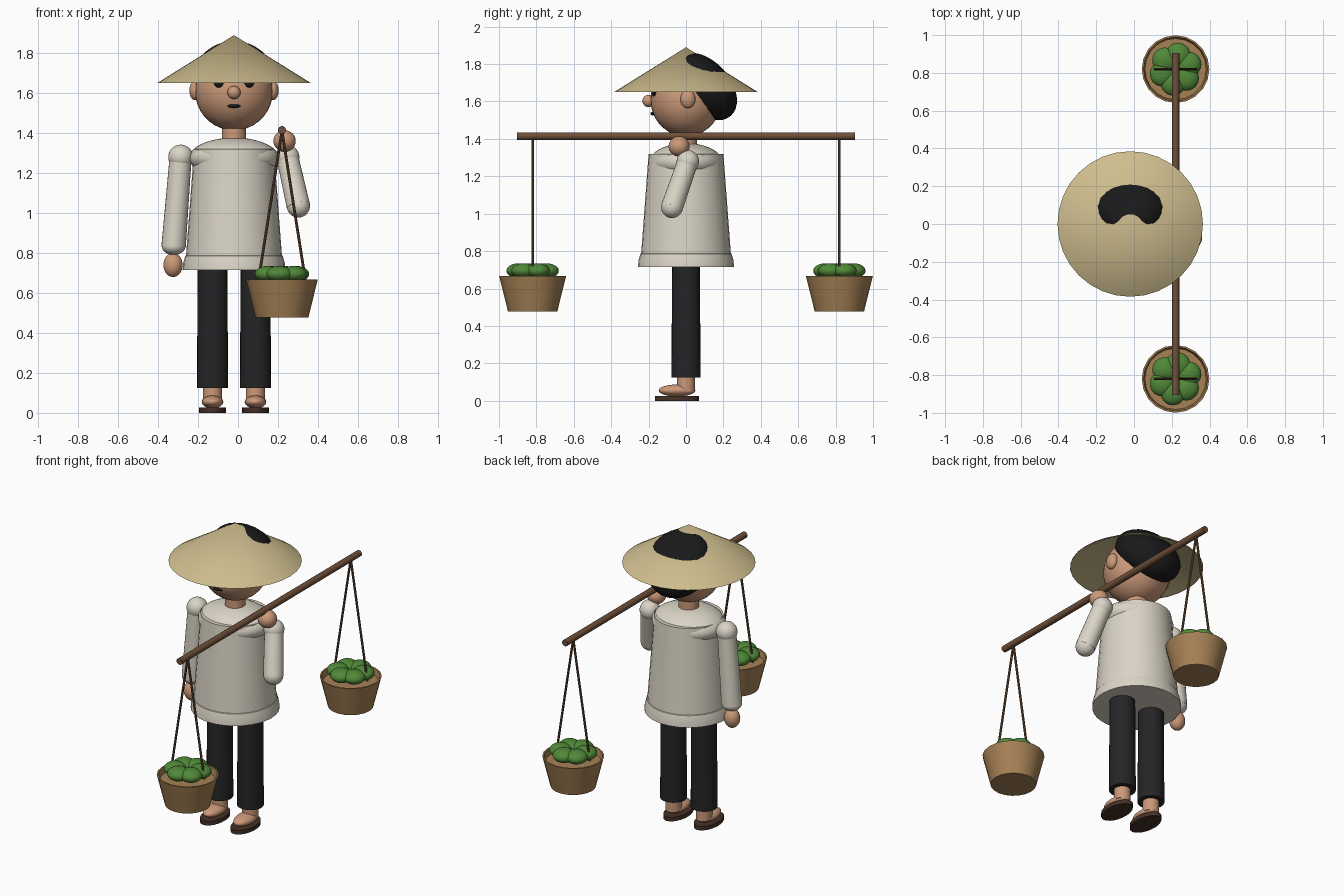
import bpy
import bmesh
import math
from mathutils import Vector, Matrix

old = bpy.data.objects.get("Cube")
if old:
    bpy.data.objects.remove(old, do_unlink=True)

BODY_X = -0.02   # the figure stands slightly off centre
POLE_X = 0.22


def material(name, *rgb):
    m = bpy.data.materials.new(name)
    m.use_nodes = True
    m.diffuse_color = (*rgb, 1)
    m.node_tree.nodes["Principled BSDF"].inputs["Base Color"].default_value = (*rgb, 1)
    return m


SKIN = material("skin", 0.60, 0.32, 0.19)
CLOTH = material("cream cloth", 0.70, 0.66, 0.56)
STRAW = material("straw", 0.62, 0.51, 0.27)
TROUSER = material("black trousers", 0.018, 0.018, 0.02)
HAIR = material("black hair", 0.01, 0.01, 0.011)
SOLE = material("dark sandal", 0.06, 0.03, 0.02)
WOOD = material("brown wood", 0.16, 0.08, 0.04)
WICKER = material("wicker", 0.38, 0.22, 0.09)
FRUIT = material("green fruit", 0.08, 0.25, 0.04)


def finish(bm, name, mat):
    bmesh.ops.recalc_face_normals(bm, faces=bm.faces)
    me = bpy.data.meshes.new(name)
    bm.to_mesh(me)
    bm.free()
    me.materials.append(mat)
    ob = bpy.data.objects.new(name, me)
    bpy.context.collection.objects.link(ob)
    bpy.ops.object.select_all(action='DESELECT')
    ob.select_set(True)
    bpy.context.view_layer.objects.active = ob
    bpy.ops.object.shade_smooth_by_angle(angle=math.radians(40))
    return ob


def ball(name, mat, centre, radii, tilt=0):
    """Ellipsoid, optionally tilted about the x axis."""
    if isinstance(radii, float):
        radii = (radii,) * 3
    bm = bmesh.new()
    bmesh.ops.create_uvsphere(bm, u_segments=28, v_segments=18, radius=1)
    bm.transform(Matrix.Translation(centre) @ Matrix.Rotation(tilt, 4, 'X')
                 @ Matrix.Diagonal((*radii, 1)))
    return finish(bm, name, mat)


def rod(name, mat, start, end, r1, r2=None, sides=24):
    """Capped, optionally tapered cylinder between two points."""
    a, b = Vector(start), Vector(end)
    bm = bmesh.new()
    bmesh.ops.create_cone(bm, cap_ends=True, segments=sides, radius1=r1,
                          radius2=r1 if r2 is None else r2, depth=(b - a).length)
    turn = (b - a).to_track_quat('Z', 'Y').to_matrix().to_4x4()
    bm.transform(Matrix.Translation((a + b) / 2) @ turn)
    return finish(bm, name, mat)


def lathe(name, mat, centre, profile, sides=32):
    """Turn a (radius, height) profile around a vertical axis."""
    bm = bmesh.new()
    pts = [bm.verts.new((r, 0, z)) for r, z in profile]
    edges = [bm.edges.new(pair) for pair in zip(pts, pts[1:])]
    bmesh.ops.spin(bm, geom=pts + edges, axis=(0, 0, 1), cent=(0, 0, 0),
                   angle=math.tau, steps=sides)
    bmesh.ops.remove_doubles(bm, verts=bm.verts, dist=0.0005)
    bm.transform(Matrix.Translation(centre))
    return finish(bm, name, mat)


# Legs, feet and sandals
for side, s in (("left", 1), ("right", -1)):
    x = BODY_X + s * 0.1075
    rod(side + "_trouser_leg", TROUSER, (x, 0, 0.125), (x, 0, 0.76), 0.078, 0.074)
    rod(side + "_ankle", SKIN, (x, 0, 0.05), (x, 0, 0.15), 0.048)
    ball(side + "_foot", SKIN, (x, -0.048, 0.055), (0.054, 0.098, 0.032))
    sole = rod(side + "_sandal", SOLE, (0, 0, 0), (0, 0, 0.026), 0.067)
    sole.data.transform(Matrix.Translation((x, -0.048, 0)) @ Matrix.Diagonal((1, 1.76, 1, 1)))

# Tunic with flared hem and rounded shoulders
lathe("tunic", CLOTH, (BODY_X, 0, 0),
      [(0, 0.77), (0.241, 0.77), (0.2, 1.32), (0, 1.32)])
lathe("tunic_hem", CLOTH, (BODY_X, 0, 0),
      [(0, 0.715), (0.257, 0.715), (0.254, 0.75), (0.244, 0.785), (0.235, 0.79)])
ball("tunic_shoulders", CLOTH, (BODY_X, 0, 1.275), (0.225, 0.195, 0.102))

# Hanging right arm
shoulder, wrist = (-0.287, 0, 1.28), (-0.322, 0, 0.835)
ball("right_shoulder", CLOTH, shoulder, 0.062)
rod("right_sleeve", CLOTH, wrist, shoulder, 0.061, 0.055)
ball("right_cuff", CLOTH, wrist, (0.06, 0.06, 0.045))
ball("right_hand", SKIN, (-0.325, 0, 0.74), (0.048, 0.045, 0.06))

# Raised left arm steadying the pole
shoulder, elbow = (0.247, 0.01, 1.28), (0.302, -0.075, 1.035)
ball("left_shoulder", CLOTH, shoulder, 0.06)
rod("left_sleeve", CLOTH, elbow, shoulder, 0.059, 0.055)
ball("left_elbow", CLOTH, elbow, 0.058)
ball("left_hand", SKIN, (0.233, -0.037, 1.36), (0.056, 0.056, 0.054))

# Head
rod("neck", SKIN, (BODY_X, 0, 1.34), (BODY_X, 0, 1.46), 0.06)
ball("head", SKIN, (BODY_X, 0, 1.61), (0.195, 0.19, 0.197))
ball("nose", SKIN, (BODY_X, -0.2, 1.603), 0.033)
ball("mouth", HAIR, (BODY_X, -0.177, 1.535), (0.032, 0.014, 0.009))
for side, s in (("left", 1), ("right", -1)):
    ball(side + "_ear", SKIN, (BODY_X + s * 0.195, 0.01, 1.613), (0.028, 0.04, 0.049))
    ball(side + "_eye", HAIR, (BODY_X + s * 0.073, -0.168, 1.652), (0.027, 0.016, 0.026))

# Hair swept to the back, showing through the crown of the hat
ball("hair", HAIR, (BODY_X, 0.1, 1.68), (0.2, 0.135, 0.21), math.radians(42))

# Conical straw hat
lathe("straw_hat", STRAW, (BODY_X, 0, 0),
      [(0, 1.89), (0.385, 1.65), (0.37, 1.65), (0, 1.875)])

# Carrying pole
rod("carrying_pole", WOOD, (POLE_X, -0.904, 1.415), (POLE_X, 0.904, 1.415), 0.02, sides=16)

# Hanging baskets of fruit
for place, s in (("front", -1), ("back", 1)):
    y = s * 0.82
    for rope, t in (("left", 1), ("right", -1)):
        rod(f"{place}_{rope}_rope", WOOD, (POLE_X, y, 1.41),
            (POLE_X + t * 0.117, y, 0.665), 0.007, sides=8)
    lathe(place + "_basket", WICKER, (POLE_X, y, 0),
          [(0, 0.477), (0.132, 0.477), (0.179, 0.667), (0.17, 0.667), (0.162, 0.63), (0, 0.63)],
          sides=20)
    for i in range(6):
        a = math.radians(20 + 60 * i)
        ball(f"{place}_fruit_{i + 1}", FRUIT,
             (POLE_X + 0.075 * math.cos(a), y + 0.075 * math.sin(a), 0.695),
             (0.066, 0.066, 0.04))
